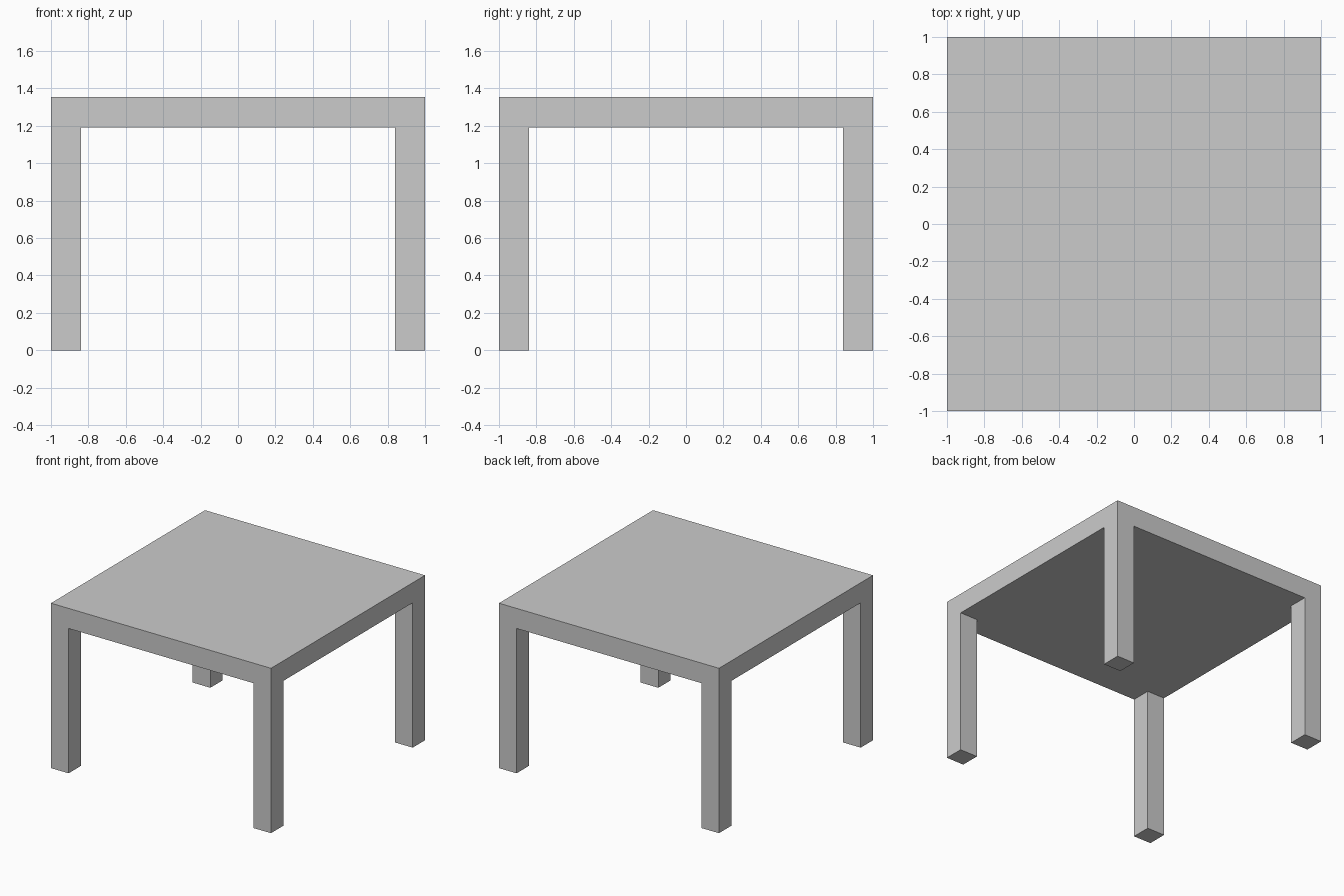
import bpy
import bmesh
from mathutils import Matrix, Vector

if "Cube" in bpy.data.objects:
    bpy.data.objects.remove(bpy.data.objects["Cube"])

HALF = 1.0        # half width of the table top
HEIGHT = 1.355    # top surface
UNDER = 1.19      # underside of the top
INNER = 0.84      # inner face of each leg

bm = bmesh.new()

# Table top slab
thick = HEIGHT - UNDER
bmesh.ops.create_cube(
    bm, size=1.0,
    matrix=Matrix.Translation((0, 0, UNDER + thick / 2))
    @ Matrix.Diagonal((2 * HALF, 2 * HALF, thick, 1)))

# Loop cuts that mark out the leg footprints
for axis in (Vector((1, 0, 0)), Vector((0, 1, 0))):
    for side in (-INNER, INNER):
        bmesh.ops.bisect_plane(bm, geom=bm.verts[:] + bm.edges[:] + bm.faces[:],
                               plane_co=axis * side, plane_no=axis)

# Legs: pull the four underside corner faces down to the floor
bm.normal_update()
corners = [f for f in bm.faces if f.normal.z < -0.9
           and all(abs(c) > INNER for c in f.calc_center_median().xy)]
legs = bmesh.ops.extrude_discrete_faces(bm, faces=corners)["faces"]
for foot in legs:
    for v in foot.verts:
        v.co.z = 0.0

bmesh.ops.recalc_face_normals(bm, faces=bm.faces[:])
mesh = bpy.data.meshes.new("table")
bm.to_mesh(mesh)
bm.free()
bpy.context.collection.objects.link(bpy.data.objects.new("table", mesh))
